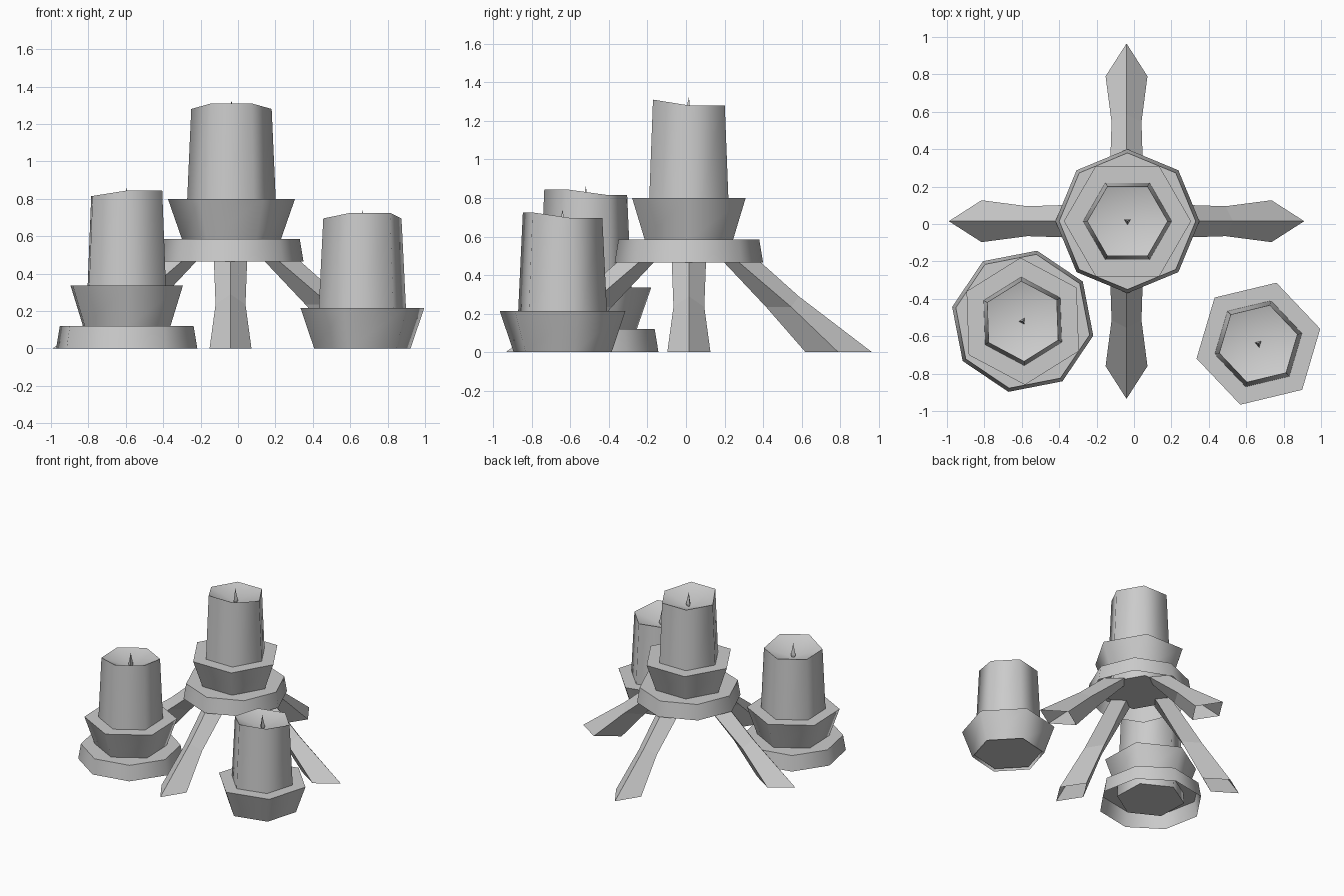
import bpy
import bmesh
from math import sin, cos, pi, radians

default = bpy.data.objects.get("Cube")
if default:
    bpy.data.objects.remove(default, do_unlink=True)

# Single plain grey
grey = bpy.data.materials.new("plain_grey")
grey.use_nodes = True
tone = (0.6, 0.6, 0.6, 1)
grey.diffuse_color = tone
grey.node_tree.nodes["Principled BSDF"].inputs["Base Color"].default_value = tone


def finish(name, bm, location, smooth=True):
    bmesh.ops.recalc_face_normals(bm, faces=bm.faces)
    mesh = bpy.data.meshes.new(name)
    bm.to_mesh(mesh)
    bm.free()
    mesh.materials.append(grey)
    if smooth:
        for face in mesh.polygons:
            face.use_smooth = True
        mesh.set_sharp_from_angle(angle=radians(60.5))
    obj = bpy.data.objects.new(name, mesh)
    obj.location = location
    bpy.context.scene.collection.objects.link(obj)
    return obj


def ring(bm, sides, radius, z, turn):
    angles = [turn + 2 * pi * i / sides for i in range(sides)]
    return [bm.verts.new((radius * cos(a), radius * sin(a), z)) for a in angles]


def bridge(bm, low, high):
    n = len(low)
    for i in range(n):
        j = (i + 1) % n
        bm.faces.new((low[i], low[j], high[j], high[i]))


# Tapered shell, open below and closed on top
def shell(name, sides, bottom, top, height, turn, location):
    bm = bmesh.new()
    low = ring(bm, sides, bottom, 0, turn)
    high = ring(bm, sides, top, height, turn)
    bridge(bm, low, high)
    bm.faces.new(high)
    finish(name, bm, location)


# Candle with a raised front lip and a hollow melted top
def candle(name, depth, turn, location):
    bm = bmesh.new()
    foot = ring(bm, 6, 0.25, -depth, turn)
    rim = ring(bm, 6, 0.215, 0.48, turn)
    for v in rim[4:]:
        v.co.z += 0.03
    bridge(bm, foot, rim)
    bm.faces.new(foot[::-1])
    centre = bm.verts.new((0, 0, 0.41))
    for i in range(6):
        bm.faces.new((rim[i], rim[(i + 1) % 6], centre))
    finish(name, bm, location)


# Three-sided drop-shaped wick
def wick(name, turn, location):
    bm = bmesh.new()
    start = turn + radians(30)
    low = ring(bm, 3, 0.008, 0.405, start)
    wide = ring(bm, 3, 0.02, 0.43, start)
    tip = bm.verts.new((0, 0, 0.525))
    bridge(bm, low, wide)
    bm.faces.new(low[::-1])
    for i in range(3):
        bm.faces.new((wide[i], wide[(i + 1) % 3], tip))
    finish(name, bm, location, smooth=False)


# Cup, candle and wick, optionally raised on an octagonal plate
def candle_set(label, x, y, z, turn, plate_turn=None):
    turn = radians(turn)
    depth = 0.2
    if plate_turn is not None:
        shell(label + "_plate", 8, 0.385, 0.365, 0.12, radians(plate_turn), (x, y, z))
        z += 0.12
        depth += 0.1
    shell(label + "_cup", 6, 0.265, 0.34, 0.215, turn, (x, y, z))
    rim = (x, y, z + 0.215)
    candle(label + "_candle", depth, turn, rim)
    wick(label + "_wick", turn, rim)


candle_set("centre", -0.035, 0.015, 0.465, 0, 0)
candle_set("right", -0.595, -0.52, 0, 32, 33.5)
candle_set("left", 0.665, -0.64, 0, 13.5)

# Splayed legs with a diamond section: outer reach, side reach, inner reach, half width, height
sections = [
    ((0.95, 0), (0.775, 0), (0.605, 0), 0.112),
    ((0.57, 0.29), (0.53, 0.235), (0.40, 0.235), 0.08),
    ((0.335, 0.5), (0.22, 0.5), (0.15, 0.5), 0.09),
]
for k, side in enumerate(("left", "back", "right", "front")):
    bm = bmesh.new()
    loops = []
    for outer, flank, inner, half in sections:
        points = [(outer[0], 0, outer[1]), (flank[0], half, flank[1]),
                  (inner[0], 0, inner[1]), (flank[0], -half, flank[1])]
        loops.append([bm.verts.new(p) for p in points])
    for low, high in zip(loops, loops[1:]):
        bridge(bm, low, high)
    leg = finish(side + "_leg", bm, (-0.04, 0.015, 0), smooth=False)
    leg.rotation_euler.z = k * pi / 2
